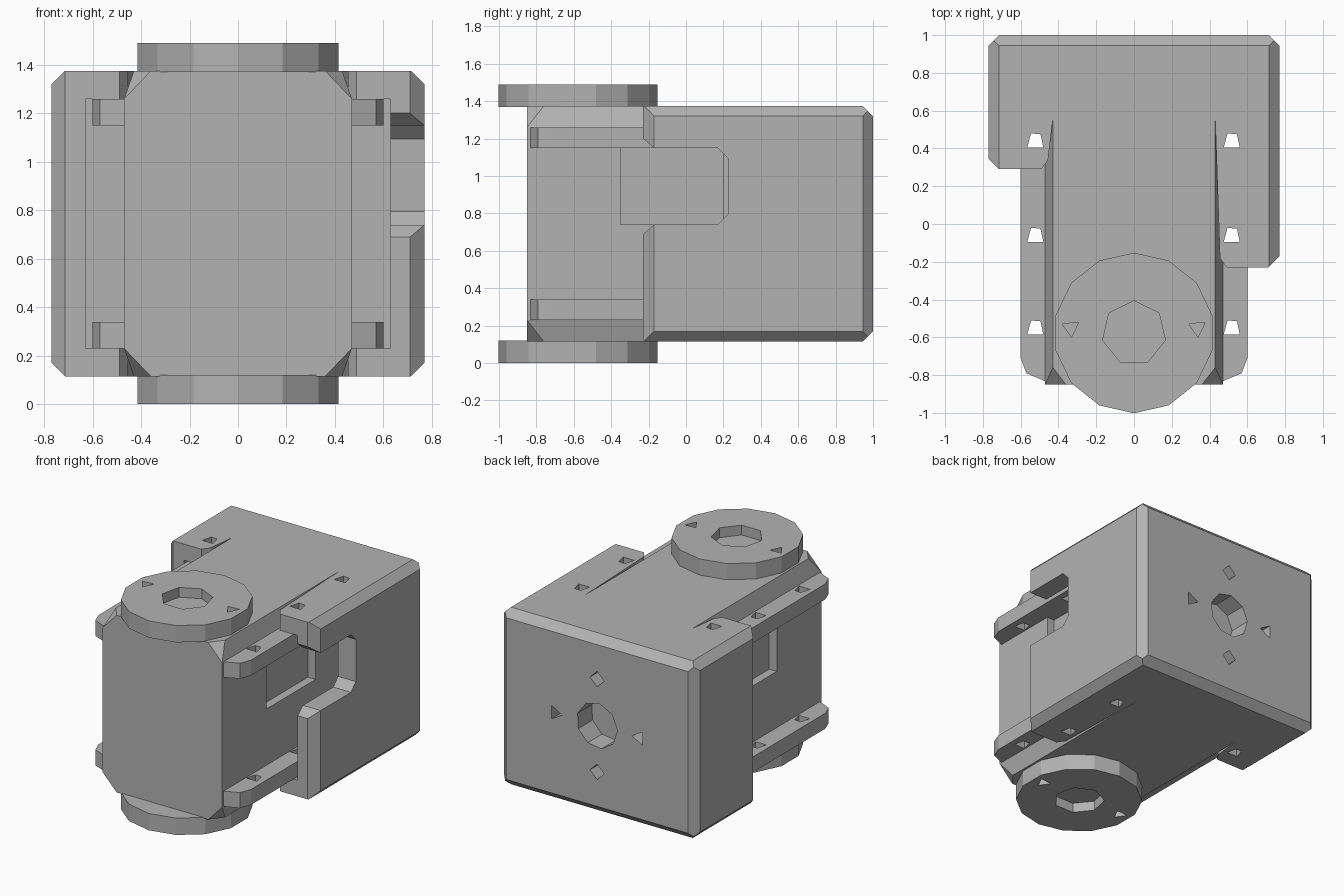
import bpy, bmesh
from math import sin, cos, pi
from mathutils import Vector

if "Cube" in bpy.data.objects:
    bpy.data.objects.remove(bpy.data.objects["Cube"])

grey = bpy.data.materials.new("mid grey plastic")
grey.use_nodes = True
GREY = (0.45, 0.45, 0.45, 1)
grey.diffuse_color = GREY
grey.node_tree.nodes["Principled BSDF"].inputs["Base Color"].default_value = GREY

MID = 0.745          # height of the mirror plane
LOW, HIGH = 0.115, 1.375


def finish(name, bm):
    bmesh.ops.recalc_face_normals(bm, faces=bm.faces)
    mesh = bpy.data.meshes.new(name)
    bm.to_mesh(mesh)
    bm.free()
    mesh.materials.append(grey)
    ob = bpy.data.objects.new(name, mesh)
    bpy.context.collection.objects.link(ob)
    return ob


def prism_bm(points, lo, hi, axis="z"):
    """Extrude an outline along an axis; outline is xy, yz or xz."""
    place = {"z": lambda a, b, h: (a, b, h),
             "x": lambda a, b, h: (h, a, b),
             "y": lambda a, b, h: (a, h, b)}[axis]
    bm = bmesh.new()
    face = bm.faces.new([bm.verts.new(place(a, b, lo)) for a, b in points])
    ext = bmesh.ops.extrude_face_region(bm, geom=[face])
    move = Vector(place(0, 0, hi - lo))
    bmesh.ops.translate(bm, vec=move, verts=[g for g in ext["geom"] if isinstance(g, bmesh.types.BMVert)])
    bmesh.ops.recalc_face_normals(bm, faces=bm.faces)
    return bm


def prism(name, points, lo, hi, axis="z"):
    return finish(name, prism_bm(points, lo, hi, axis))


def ring(n, r, cx=0, cy=0, turn=0):
    return [(cx + r * cos(turn + 2 * pi * i / n), cy + r * sin(turn + 2 * pi * i / n)) for i in range(n)]


def rect(x0, x1, y0, y1):
    return [(x0, y0), (x1, y0), (x1, y1), (x0, y1)]


def cut(ob, cutters):
    """Subtract the cutters, bake the result and remove them."""
    for c in cutters:
        c.hide_render = True
        mod = ob.modifiers.new("cut", "BOOLEAN")
        mod.operation, mod.solver, mod.object = "DIFFERENCE", "EXACT", c
    dg = bpy.context.evaluated_depsgraph_get()
    mesh = bpy.data.meshes.new_from_object(ob.evaluated_get(dg))
    ob.modifiers.clear()
    ob.data = mesh
    for c in cutters:
        bpy.data.objects.remove(c)


def screw_holes():
    """Vertical tapered holes along both flanges."""
    out = []
    for s in (-1, 1):
        for y in (-0.55, -0.06, 0.44):
            pts = [(s * 0.52 - 0.045, y - 0.035), (s * 0.52 + 0.04, y - 0.035),
                   (s * 0.52 + 0.025, y + 0.035), (s * 0.52 - 0.025, y + 0.04)]
            out.append(prism("hole_cutter", pts, -0.1, 1.6))
    return out


# Motor case: straight middle, sides and front corners sloping in at both ends
bm = bmesh.new()
for s in (-1, 1):
    for zin, zout in ((0.23, LOW), (1.26, HIGH)):
        for x, y, z in ((0.47, -0.85, zin), (0.47, 0.56, zin), (0.43, -0.76, zout),
                        (0.36, -0.85, zout), (0.43, 0.56, zout)):
            bm.verts.new((s * x, y, z))
bmesh.ops.convex_hull(bm, input=bm.verts)
bmesh.ops.dissolve_limit(bm, angle_limit=0.01, verts=bm.verts, edges=bm.edges)
case = finish("motor_case", bm)
cut(case, [prism("recess_cutter", rect(-0.35, 0.2, 0.74, 1.15), x, x + 0.2, "x") for x in (0.41, -0.61)])

# Mounting flanges
half = [(0.44, -0.845), (0.57, -0.79), (0.6, -0.71), (0.6, 0.56), (0.44, 0.56)]
for level, z in (("lower", 0.23), ("upper", 1.15)):
    for side, s in (("left", 1), ("right", -1)):
        flange = prism(f"{level}_{side}_flange", [(s * x, y) for x, y in half], z, z + 0.11)
        cut(flange, screw_holes())

# Bracket wrapped round the back, with one long arm and one short arm
outline = [(0.455, -0.18), (0.49, -0.23), (0.71, -0.23), (0.77, -0.17), (0.77, 0.945), (0.715, 1),
           (-0.715, 1), (-0.77, 0.945), (-0.77, 0.345), (-0.715, 0.29), (-0.49, 0.29),
           (-0.455, 0.34), (-0.43, 0.55), (0.43, 0.55)]
bm = prism_bm(outline, LOW, HIGH)
for nx, ny, reach in ((1, 0, 0.77), (-1, 0, 0.77), (0, 1, 1)):
    for up in (1, -1):
        bmesh.ops.bisect_plane(bm, geom=bm.verts[:] + bm.edges[:] + bm.faces[:], clear_outer=True,
                               plane_co=(nx * (reach - 0.055), ny * (reach - 0.055), MID + up * 0.63),
                               plane_no=(nx, ny, up))
        bmesh.ops.holes_fill(bm, edges=[e for e in bm.edges if e.is_boundary], sides=0)
bracket = finish("rear_bracket", bm)
notch = [(-0.3, 0.63), (-0.17, 0.74), (0.17, 0.74), (0.225, 0.795),
         (0.225, 1.095), (0.17, 1.15), (-0.17, 1.15), (-0.3, 1.26)]
tools = [prism("void_cutter", rect(-0.63, 0.63, 0.23, 1.26), -0.5, 0.56, "y"),
         prism("notch_cutter", notch, 0.6, 0.9, "x"),
         prism("hub_cutter", ring(9, 0.16, 0, MID, 0.3), 0.84, 1.1, "y")]
for x, z, n in ((0.33, 0, 3), (-0.33, 0, 3), (0, 0.33, 4), (0, -0.33, 4)):
    tools.append(prism("pin_cutter", ring(n, 0.055, x, MID + z, pi if x > 0 else 0), 0.85, 1.1, "y"))
cut(bracket, tools + screw_holes())

# Horn discs above and below, each with a socket and two pin holes
CY = -0.577
for name, lo, hi, out in (("top_horn", 1.37, 1.49, 1), ("bottom_horn", 0, 0.12, -1)):
    horn = prism(name, ring(14, 0.425, 0, CY, pi / 14), lo, hi)
    a, b = (1.42, 1.6) if out > 0 else (-0.1, 0.07)
    tools = [prism("socket_cutter", ring(7, 0.17, 0, CY, pi / 2), a, b)]
    for s in (-1, 1):
        tools.append(prism("pin_cutter", ring(3, 0.05, s * 0.335, -0.55, 0.6), a, b))
    cut(horn, tools)
